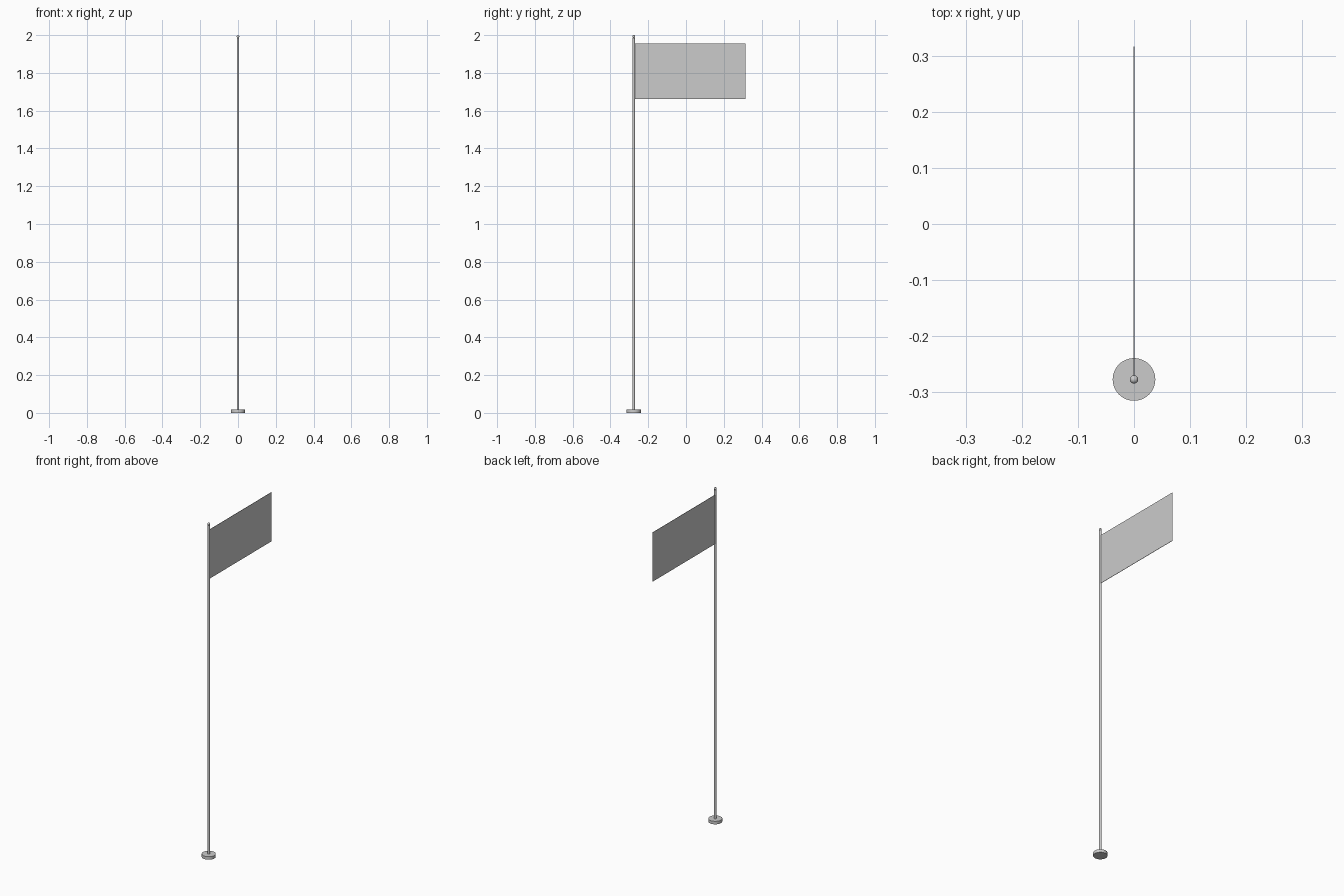
import bpy, bmesh, math

if "Cube" in bpy.data.objects:
    bpy.data.objects.remove(bpy.data.objects["Cube"])

POLE_Y = -0.277


def lathe(name, profile, steps=48):
    # Spin a radius/height profile around the pole axis
    bm = bmesh.new()
    verts = [bm.verts.new((r, 0, z)) for r, z in profile]
    edges = [bm.edges.new(pair) for pair in zip(verts, verts[1:])]
    bmesh.ops.spin(bm, geom=verts + edges, cent=(0, 0, 0), axis=(0, 0, 1),
                   angle=math.tau, steps=steps, use_duplicate=False)
    bmesh.ops.remove_doubles(bm, verts=bm.verts, dist=0.00001)
    bmesh.ops.recalc_face_normals(bm, faces=bm.faces)
    mesh = bpy.data.meshes.new(name)
    bm.to_mesh(mesh)
    bm.free()
    obj = bpy.data.objects.new(name, mesh)
    obj.location.y = POLE_Y
    bpy.context.collection.objects.link(obj)
    bpy.ops.object.select_all(action='DESELECT')
    obj.select_set(True)
    bpy.context.view_layer.objects.active = obj
    bpy.ops.object.shade_smooth_by_angle(angle=math.radians(30))
    return obj


# Round foot
lathe("base", [(0, 0), (0.038, 0), (0.038, 0.018), (0, 0.018)])

# Slender pole
lathe("pole", [(0, 0.018), (0.0065, 0.018), (0.0065, 1.986), (0, 1.986)], 32)

# Ball on the tip
R = 0.0075
ball = [(R * math.sin(math.pi * i / 12), 2 - R - R * math.cos(math.pi * i / 12))
        for i in range(13)]
lathe("finial", ball, 24)

# Flat 2:1 flag flying towards the back
y0, y1, z0, z1 = -0.272, 0.316, 1.662, 1.956
bpy.ops.mesh.primitive_cube_add(size=1, location=(0, (y0 + y1) / 2, (z0 + z1) / 2))
flag = bpy.context.object
flag.name = "flag"
flag.scale = (0.002, y1 - y0, z1 - z0)
